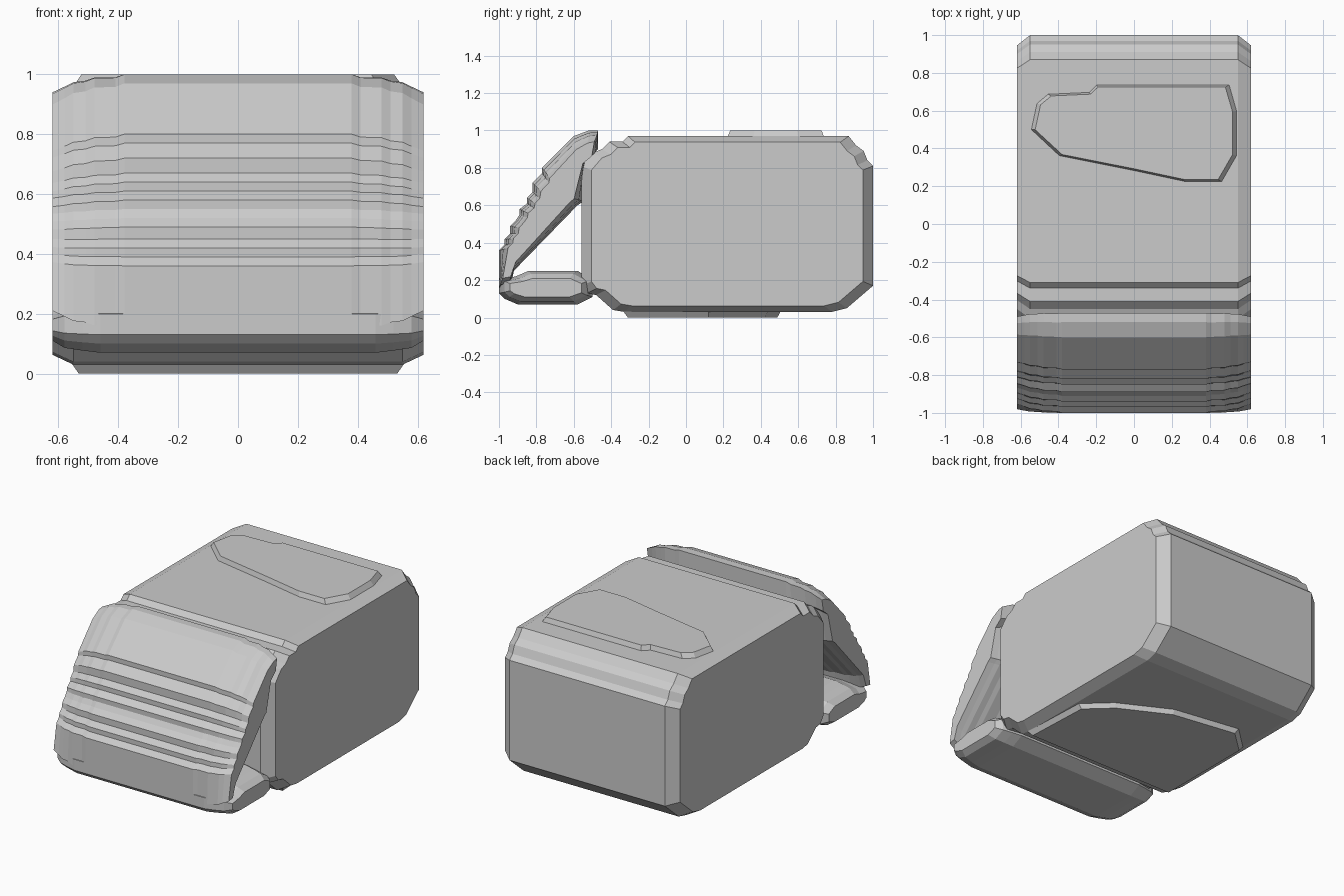
import bpy, bmesh, math


def loft(name, rings):
    """Skin a list of equal-length point loops and cap both ends."""
    bm = bmesh.new()
    loops = [[bm.verts.new(p) for p in r] for r in rings]
    n = len(loops[0])
    for a, b in zip(loops, loops[1:]):
        for i in range(n):
            j = (i + 1) % n
            bm.faces.new((a[i], a[j], b[j], b[i]))
    bm.faces.new(loops[0])
    bm.faces.new(loops[-1])
    bmesh.ops.recalc_face_normals(bm, faces=bm.faces[:])
    me = bpy.data.meshes.new(name)
    bm.to_mesh(me)
    bm.free()
    ob = bpy.data.objects.new(name, me)
    bpy.context.collection.objects.link(ob)
    return ob


def block(name, profile, ends, angle=0.0):
    """Side profile (y, z) spread along x; ends = (x, scale along, scale across)."""
    ys, zs = zip(*profile)
    cy, cz = (min(ys) + max(ys)) / 2, (min(zs) + max(zs)) / 2
    c, s = math.cos(angle), math.sin(angle)
    rings = []
    for x, su, sv in [(-x, a, b) for x, a, b in reversed(ends)] + ends:
        ring = []
        for y, z in profile:
            u, v = (y - cy) * c + (z - cz) * s, (z - cz) * c - (y - cy) * s
            u, v = u * su, v * sv
            ring.append((x, cy + u * c - v * s, cz + u * s + v * c))
        rings.append(ring)
    return loft(name, rings)


def plate(name, outline, z0, z1):
    """Thin raised panel with a sloped rim."""
    cx = sum(p[0] for p in outline) / len(outline)
    cy = sum(p[1] for p in outline) / len(outline)
    top = [(cx + (x - cx) * 0.95, cy + (y - cy) * 0.94, z1) for x, y in outline]
    return loft(name, [[(x, y, z0) for x, y in outline], top])


# Main box with chamfered, slightly stepped corners
block("main_box", [
    (-0.56, 0.17), (-0.53, 0.13), (-0.48, 0.12), (-0.39, 0.04), (-0.33, 0.03),
    (0.78, 0.03), (0.86, 0.05), (0.93, 0.11), (1.0, 0.17),
    (1.0, 0.81), (0.97, 0.84), (0.95, 0.89), (0.91, 0.92), (0.87, 0.97),
    (-0.31, 0.97), (-0.34, 0.94), (-0.41, 0.94), (-0.45, 0.90), (-0.50, 0.88),
    (-0.56, 0.81)],
    [(0.55, 1, 1), (0.58, 0.97, 0.97), (0.62, 0.93, 0.93)])

# Raised panels on the roof and the underside
plate("roof_panel", [
    (-0.46, 0.69), (-0.24, 0.70), (-0.20, 0.74), (0.51, 0.74), (0.55, 0.60),
    (0.55, 0.36), (0.47, 0.22), (0.28, 0.22), (0.0, 0.28), (-0.2, 0.32),
    (-0.4, 0.36), (-0.55, 0.5), (-0.52, 0.64)], 0.96, 1.0)
plate("underside_panel", [
    (0.56, -0.34), (0.54, 0.12), (0.38, 0.27), (0.05, 0.44), (-0.4, 0.51),
    (-0.56, 0.36), (-0.56, -0.34)], 0.04, 0.0)

# Slanted front lid: 45 degree runs separated by small upright steps
lid = [(-1.0, 0.15), (-1.0, 0.36), (-0.97, 0.39), (-0.97, 0.42), (-0.94, 0.45),
       (-0.94, 0.49), (-0.91, 0.52), (-0.89, 0.55), (-0.89, 0.58), (-0.85, 0.61),
       (-0.85, 0.64), (-0.82, 0.67), (-0.82, 0.72), (-0.77, 0.77), (-0.77, 0.80),
       (-0.60, 0.97), (-0.52, 1.0), (-0.47, 1.0), (-0.47, 0.90), (-0.53, 0.86),
       (-0.55, 0.62), (-0.58, 0.60), (-0.92, 0.25), (-0.94, 0.15)]
block("front_lid", lid, [
    (0.38, 1, 1), (0.41, 0.98, 0.93), (0.48, 0.98, 0.91), (0.51, 0.96, 0.83),
    (0.55, 0.95, 0.80), (0.58, 0.92, 0.70), (0.62, 0.88, 0.60)],
    math.radians(52))

# Low ledge joining the lid to the box
block("lower_ledge", [
    (-1.0, 0.13), (-0.97, 0.10), (-0.90, 0.07), (-0.58, 0.07), (-0.50, 0.11),
    (-0.50, 0.20), (-0.58, 0.25), (-0.84, 0.25), (-0.91, 0.22), (-1.0, 0.20)],
    [(0.46, 1, 1), (0.52, 0.95, 0.92), (0.58, 0.88, 0.82), (0.62, 0.76, 0.55)])
